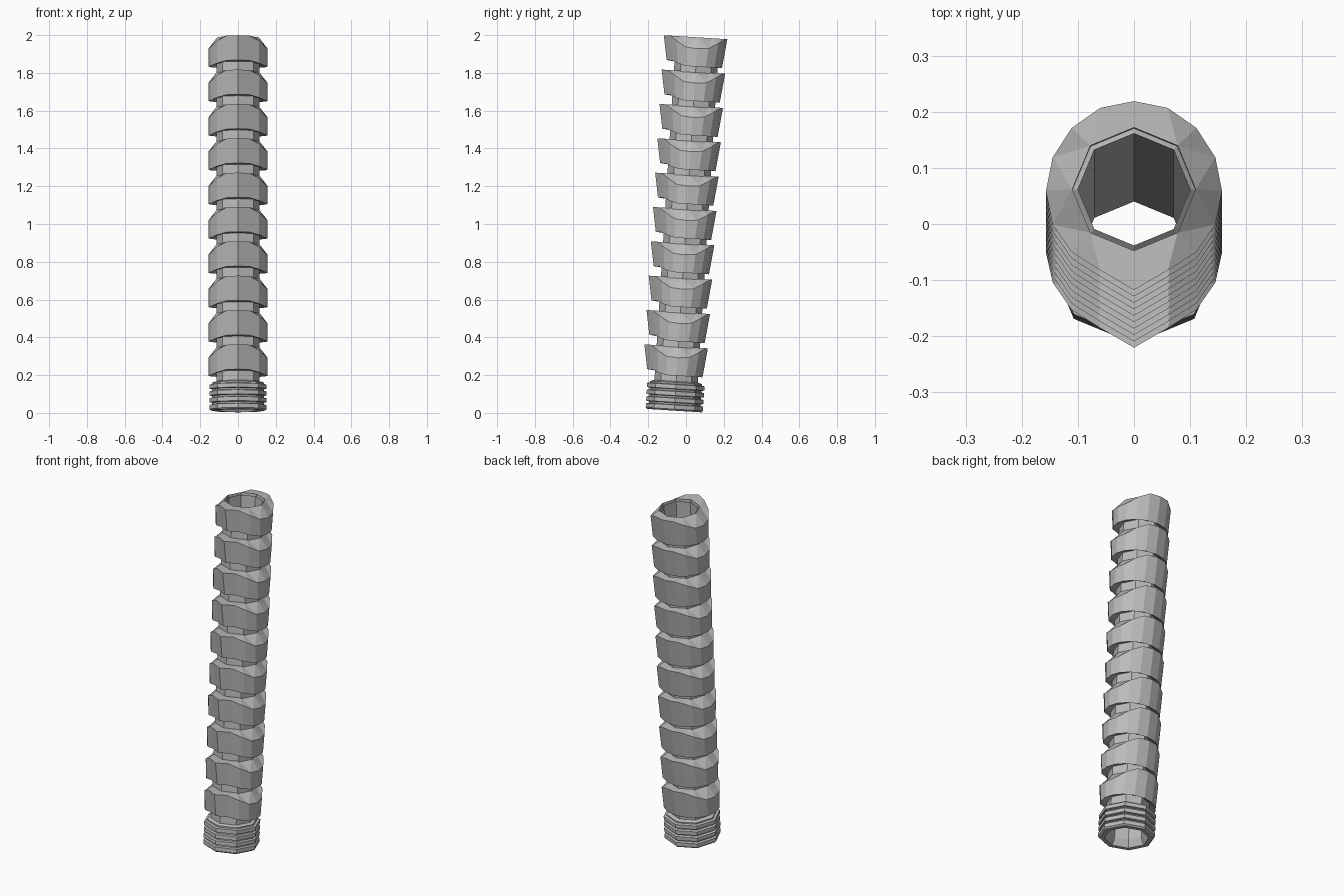
import bpy, bmesh, math
from mathutils import Matrix

if "Cube" in bpy.data.objects:
    bpy.data.objects.remove(bpy.data.objects["Cube"])

TILT = Matrix.Translation((0, 0, 1)) @ Matrix.Rotation(math.radians(-3.6), 4, 'X') @ Matrix.Translation((0, 0, -1))
grey = bpy.data.materials.new("light_grey")
grey.diffuse_color = (0.5, 0.5, 0.5, 1)
grey.use_nodes = True
grey.node_tree.nodes["Principled BSDF"].inputs["Base Color"].default_value = grey.diffuse_color


def finish(name, bm):
    bmesh.ops.recalc_face_normals(bm, faces=bm.faces)
    mesh = bpy.data.meshes.new(name)
    bm.to_mesh(mesh)
    bm.free()
    mesh.materials.append(grey)
    ob = bpy.data.objects.new(name, mesh)
    bpy.context.collection.objects.link(ob)
    ob.matrix_world = TILT
    return ob


def ring(bm, r, z, n=8):
    # vertex 0 points to the front
    return [bm.verts.new((r * math.sin(2 * math.pi * k / n), -r * math.cos(2 * math.pi * k / n), z))
            for k in range(n)]


def bridge(bm, a, b):
    # joins two rings; the second may have half as many vertices
    n, m = len(a), len(b)
    for k in range(n):
        k2 = (k + 1) % n
        if n == m:
            bm.faces.new((a[k], a[k2], b[k2], b[k]))
        elif k % 2 == 0:
            j = k // 2
            j2 = (j + 1) % m
            bm.faces.new((a[k], a[k2], b[j]))
            bm.faces.new((a[k2], b[j2], b[j]))
            bm.faces.new((a[k2], a[(k + 2) % n], b[j2]))


def lathe(name, profile):
    # closed eight-sided ring from a (radius, height) profile
    bm = bmesh.new()
    rings = [ring(bm, r, z) for r, z in profile]
    for a, b in zip(rings, rings[1:] + rings[:1]):
        bridge(bm, a, b)
    return finish(name, bm)


# height drop of the upper and lower rim, from front (0) or back (8) to the side (4)
TOP_DROP = [0, 0, 0.025, 0.055, 0.06]
LOW_RISE = [0.025, 0.025, 0.012, 0, 0]


def collar(name, peak):
    bm = bmesh.new()
    top, low = ring(bm, 0.157, peak, 16), ring(bm, 0.157, peak - 0.155, 16)
    for k in range(16):
        s = min(k, 16 - k)
        top[k].co.z -= TOP_DROP[min(s, 8 - s)]
        if s <= 4:
            low[k].co.z += LOW_RISE[s]
        low[k].co.y *= 0.88
    # pointed front edge
    top[0].co.y, low[0].co.y = -0.18, -0.157
    inner_top = ring(bm, 0.11, peak)
    inner_low = ring(bm, 0.108, peak - 0.135)
    bridge(bm, top, low)
    bridge(bm, top, inner_top)
    bridge(bm, low, inner_low)
    bridge(bm, inner_top, inner_low)
    finish(name, bm)


# ten stacked collars
for i in range(10):
    collar(f"collar_{i + 1}", 1.99 - 0.1822 * i)

# inner tube visible between the collars
lathe("inner_tube", [(0.115, 0.12), (0.115, 1.965), (0.1, 1.98), (0.1, 0.12)])

# threaded base: four flanges with grooves between them
outline = [(0.143, 0.01)]
for i in range(4):
    z = 0.018 + 0.036 * i
    outline += [(0.152, z), (0.152, z + 0.022), (0.137, z + 0.025), (0.137, z + 0.033)]
lathe("threaded_base", outline + [(0.12, 0.165), (0.1, 0.165), (0.1, 0.05), (0.118, 0.01)])
